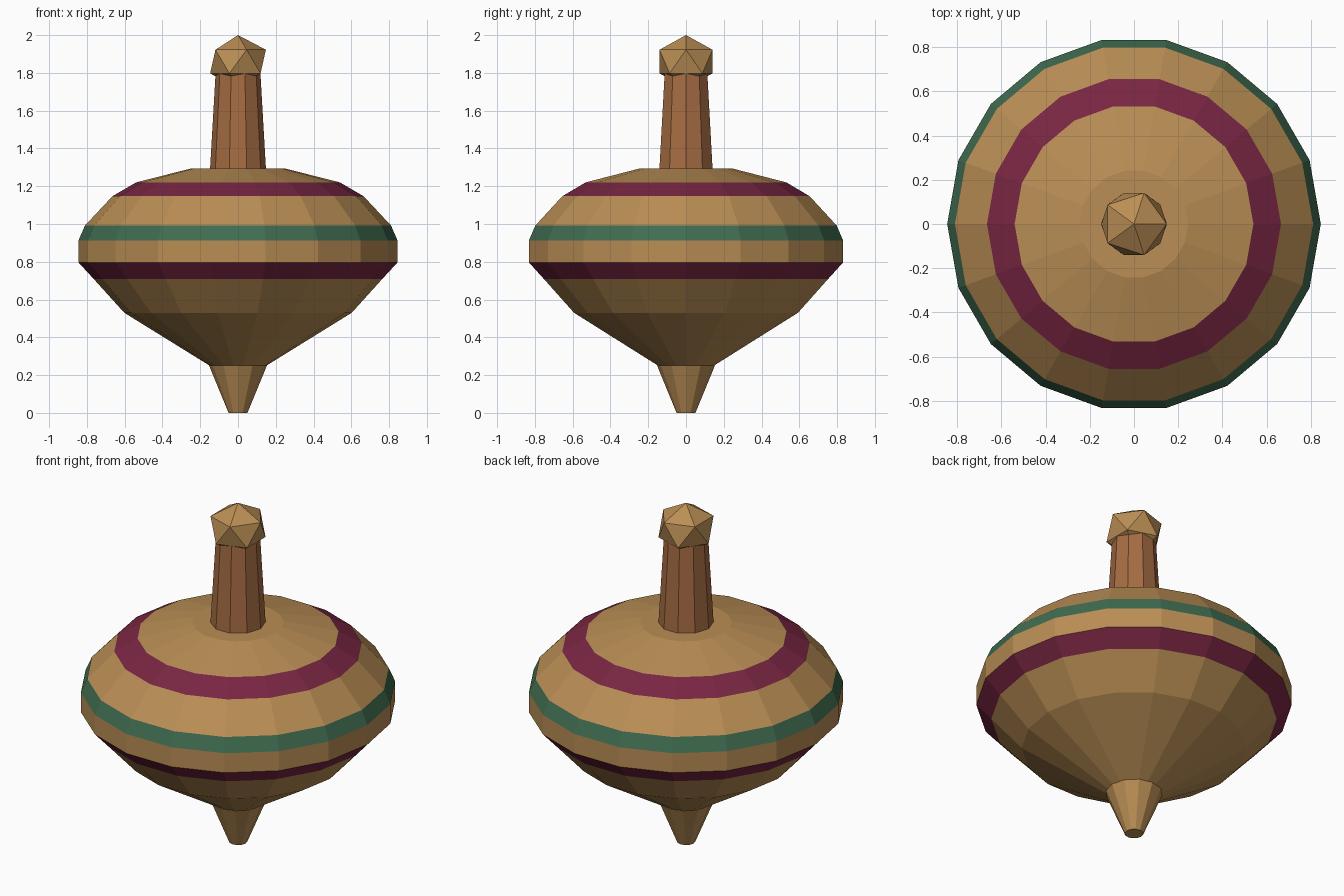
import bpy
import bmesh
from math import cos, sin, tau

cube = bpy.data.objects.get("Cube")
if cube:
    bpy.data.objects.remove(cube, do_unlink=True)


def material(name, rgb):
    mat = bpy.data.materials.new(name)
    mat.use_nodes = True
    mat.diffuse_color = (*rgb, 1)
    mat.node_tree.nodes["Principled BSDF"].inputs["Base Color"].default_value = (*rgb, 1)
    return mat


wood = material("light wood", (0.49, 0.27, 0.09))
stem_wood = material("red brown wood", (0.38, 0.15, 0.055))
plum = material("plum paint", (0.19, 0.019, 0.055))
green = material("green paint", (0.052, 0.15, 0.082))


def finish(name, bm, mats):
    bmesh.ops.recalc_face_normals(bm, faces=bm.faces)
    mesh = bpy.data.meshes.new(name)
    bm.to_mesh(mesh)
    bm.free()
    for mat in mats:
        mesh.materials.append(mat)
    obj = bpy.data.objects.new(name, mesh)
    bpy.context.collection.objects.link(obj)
    return obj


def turned(name, profile, sides, mats, bands=None):
    """Closed faceted solid from (radius, z) rings; bands maps ring index to material slot."""
    bm = bmesh.new()
    rings = [[bm.verts.new((r * cos(tau * i / sides), r * sin(tau * i / sides), z))
              for i in range(sides)] for r, z in profile]
    for k, (low, high) in enumerate(zip(rings, rings[1:])):
        for i in range(sides):
            j = (i + 1) % sides
            face = bm.faces.new((low[i], low[j], high[j], high[i]))
            face.material_index = (bands or {}).get(k, 0)
    bm.faces.new(rings[0][::-1])
    bm.faces.new(rings[-1])
    return finish(name, bm, mats)


# Wide body with painted bands
body_profile = [(0.15, 0.25), (0.602, 0.53), (0.764, 0.709), (0.845, 0.797),
                (0.845, 0.912), (0.81, 0.992), (0.665, 1.147), (0.54, 1.22), (0.245, 1.295)]
turned("body", body_profile, 18, [wood, plum, green], {2: 1, 4: 2, 6: 1})

# Spinning point
turned("tip", [(0.05, 0), (0.153, 0.25)], 12, [wood])

# Tapered handle
turned("stem", [(0.148, 1.29), (0.118, 1.81)], 10, [stem_wood])

# Faceted, slightly flattened knob
bm = bmesh.new()
bmesh.ops.create_icosphere(bm, subdivisions=1, radius=1)
bmesh.ops.scale(bm, vec=(0.165, 0.165, 0.14), verts=bm.verts)
bmesh.ops.translate(bm, vec=(0, 0, 1.86), verts=bm.verts)
finish("knob", bm, [wood])
